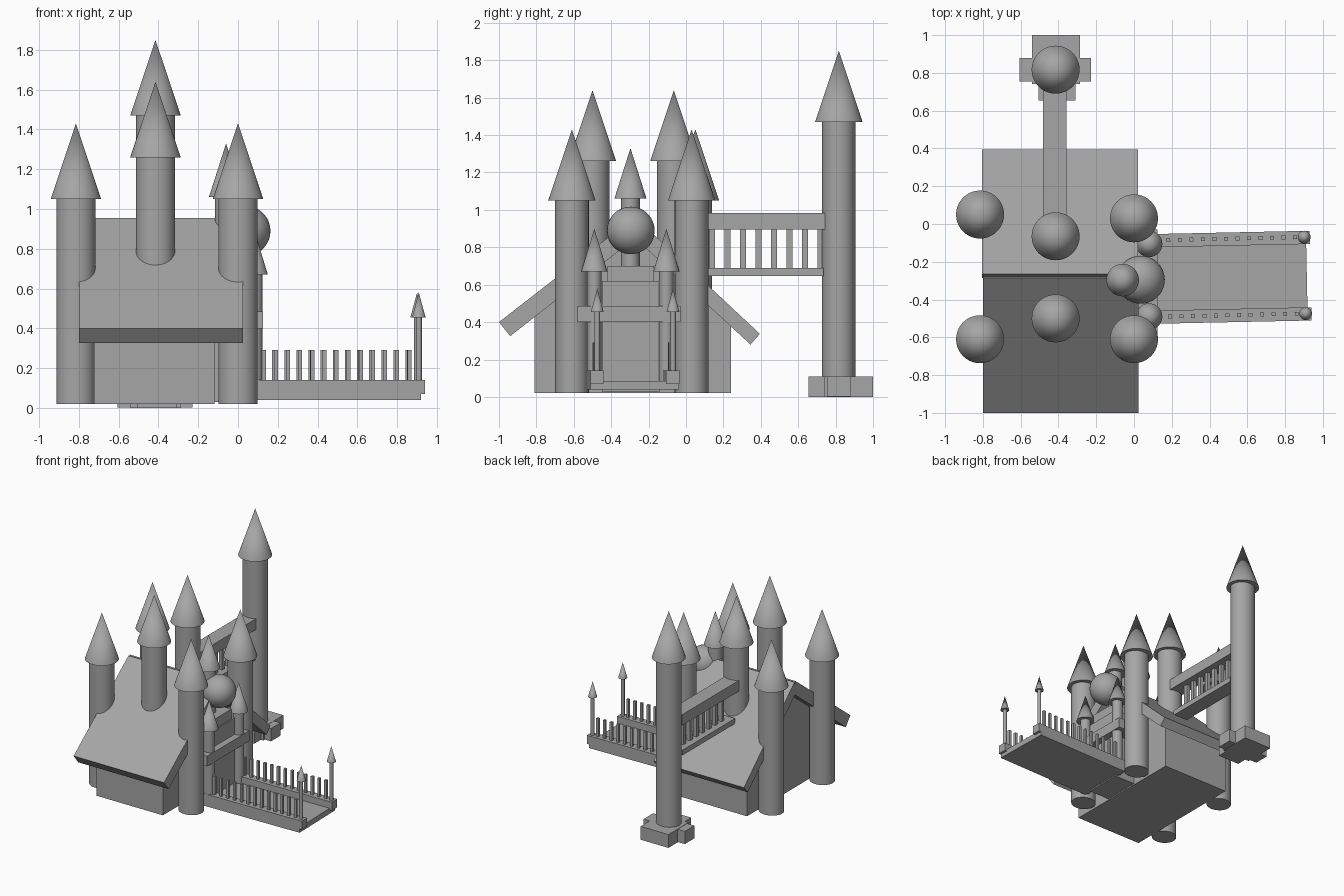
import bpy, bmesh, math
from mathutils import Matrix, Vector

cube = bpy.data.objects.get("Cube")
if cube:
    bpy.data.objects.remove(cube, do_unlink=True)

stone = bpy.data.materials.new("grey_stone")
stone.use_nodes = True
GREY = (0.38, 0.38, 0.38, 1)
stone.diffuse_color = GREY
stone.node_tree.nodes["Principled BSDF"].inputs["Base Color"].default_value = GREY


def finish(name, bm, smooth=False):
    bmesh.ops.recalc_face_normals(bm, faces=bm.faces)
    mesh = bpy.data.meshes.new(name)
    bm.to_mesh(mesh)
    bm.free()
    mesh.materials.append(stone)
    obj = bpy.data.objects.new(name, mesh)
    bpy.context.collection.objects.link(obj)
    if smooth:
        bpy.ops.object.select_all(action='DESELECT')
        obj.select_set(True)
        bpy.context.view_layer.objects.active = obj
        bpy.ops.object.shade_smooth_by_angle(angle=math.radians(35))
    return obj


def add_box(bm, x, y, z):
    """Box from three (min, max) ranges."""
    centre = Vector([(a + b) / 2 for a, b in (x, y, z)])
    size = [b - a for a, b in (x, y, z)]
    bmesh.ops.create_cube(bm, size=1, matrix=Matrix.Translation(centre) @ Matrix.Diagonal((*size, 1)))


def boxes(name, *ranges):
    bm = bmesh.new()
    for r in ranges:
        add_box(bm, *r)
    return finish(name, bm)


def add_cone(bm, x, y, z0, z1, r0, r1, squash=1, segments=40):
    m = Matrix.Translation((x, y, (z0 + z1) / 2)) @ Matrix.Diagonal((1, squash, 1, 1))
    bmesh.ops.create_cone(bm, cap_ends=True, segments=segments, radius1=r0, radius2=r1,
                          depth=z1 - z0, matrix=m)


def tower(name, x, y, z0, eave, tip, r, cone_r, squash=0.92):
    bm = bmesh.new()
    add_cone(bm, x, y, z0, eave, r, r, squash)
    finish(name + "_shaft", bm, True)
    bm = bmesh.new()
    add_cone(bm, x, y, eave, tip, cone_r, 0)
    finish(name + "_spire", bm, True)


def extrude_x(name, profile, x0, x1):
    """Extrude a (y, z) outline along x."""
    bm = bmesh.new()
    face = bm.faces.new([bm.verts.new((x0, y, z)) for y, z in profile])
    out = bmesh.ops.extrude_face_region(bm, geom=[face])
    bmesh.ops.translate(bm, vec=(x1 - x0, 0, 0),
                        verts=[v for v in out["geom"] if isinstance(v, bmesh.types.BMVert)])
    return finish(name, bm)


# Hall with gabled walls and two roof slabs
extrude_x("hall_walls", [(-0.81, 0.02), (0.24, 0.02), (0.24, 0.43), (-0.27, 0.88), (-0.81, 0.45)],
          -0.725, -0.118)
extrude_x("front_roof", [(-1.0, 0.40), (-0.94, 0.325), (-0.27, 0.85), (-0.285, 0.955)], -0.8, 0.025)
extrude_x("back_roof", [(0.395, 0.337), (0.345, 0.28), (-0.285, 0.86), (-0.265, 0.955)], -0.805, 0.02)

# Corner and ridge towers
for name, x, y in (("left_back", 0, 0.03), ("left_front", 0, -0.61),
                   ("right_back", -0.815, 0.05), ("right_front", -0.815, -0.61)):
    tower(name + "_tower", x, y, 0.02, 1.05, 1.43, 0.098, 0.127)
for name, y in (("back", -0.065), ("front", -0.5)):
    tower(name + "_roof_tower", -0.415, y, 0.5, 1.26, 1.64, 0.098, 0.127)
tower("ridge_turret", -0.06, -0.297, 0.7, 1.06, 1.33, 0.055, 0.086)

# Detached rear tower on its cross-shaped footing
tower("rear_tower", -0.415, 0.817, 0.1, 1.47, 1.85, 0.098, 0.127)
boxes("rear_footing",
      ((-0.54, -0.287), (0.74, 1.0), (0, 0.11)),
      ((-0.505, -0.31), (0.655, 0.8), (0, 0.109)),
      ((-0.605, -0.228), (0.755, 0.88), (0.003, 0.108)))

# Raised walkway between hall and rear tower
boxes("walkway_beams", ((-0.483, -0.357), (0, 0.745), (0.895, 0.984)),
      ((-0.483, -0.357), (0.05, 0.735), (0.647, 0.69)))
boxes("walkway_balusters", *[((-0.435, -0.405), (y - 0.016, y + 0.016), (0.68, 0.9))
                             for y in (0.139 + 0.0829 * i for i in range(8))])

# Gatehouse with lintel, turrets and globe
boxes("gatehouse", ((-0.125, 0.07), (-0.45, -0.14), (0.03, 0.62)),
      ((-0.125, 0.06), (-0.42, -0.17), (0.6, 0.70)))
boxes("gate_lintel", ((-0.02, 0.125), (-0.58, -0.03), (0.40, 0.485)))
for name, y in (("front", -0.49), ("back", -0.105)):
    tower(name + "_gate_turret", 0.08, y, 0.04, 0.67, 0.90, 0.042, 0.07)
bm = bmesh.new()
bmesh.ops.create_uvsphere(bm, u_segments=40, v_segments=24, radius=0.127,
                          matrix=Matrix.Translation((0.036, -0.295, 0.89)))
finish("globe", bm, True)

# Drawbridge with curbs, railings and end posts, turned very slightly
bridge = [boxes("bridge_deck", ((0.05, 0.915), (-0.52, -0.045), (0.04, 0.085)))]
for name, y, edge in (("front", -0.483, (-0.52, -0.45)), ("back", -0.078, (-0.115, -0.045))):
    bridge.append(boxes(name + "_curb", ((0.05, 0.935), edge, (0.07, 0.14))))
    bridge.append(boxes(name + "_railing", *[((x - 0.01, x + 0.01), (y - 0.01, y + 0.01), (0.13, 0.29))
                                             for x in (0.125 + 0.061 * i for i in range(13))]))
    bm = bmesh.new()
    add_cone(bm, 0.905, y, 0.12, 0.455, 0.015, 0.015, segments=20)
    add_cone(bm, 0.905, y, 0.455, 0.58, 0.034, 0, segments=24)
    bridge.append(finish(name + "_end_post", bm, True))
pivot = Matrix.Translation((0.5, -0.28, 0))
for obj in bridge:
    obj.data.transform(pivot @ Matrix.Rotation(math.radians(1.2), 4, 'Z') @ pivot.inverted())
